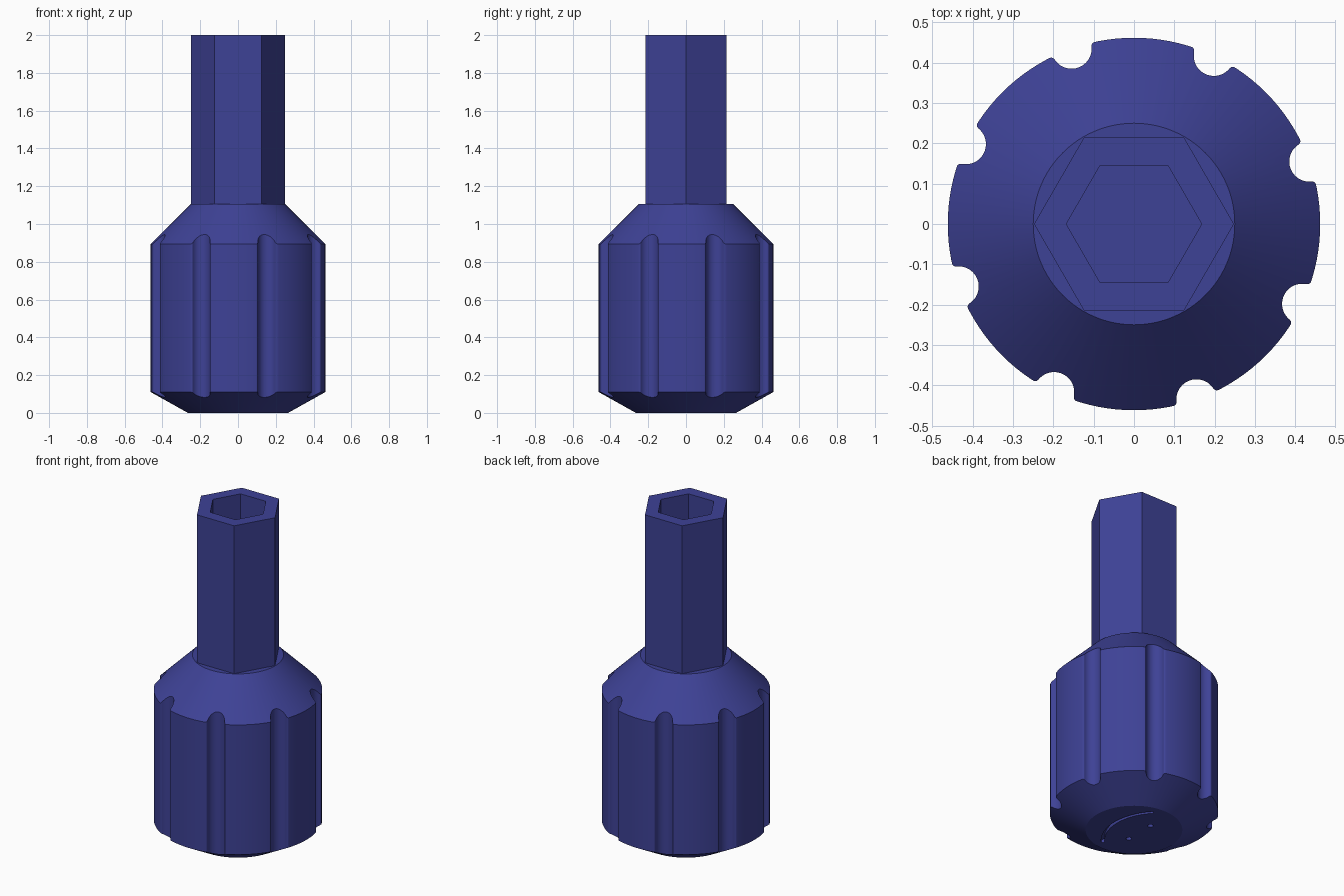
import bpy, bmesh, math
from math import sin, cos, pi, radians

if "Cube" in bpy.data.objects:
    bpy.data.objects.remove(bpy.data.objects["Cube"])

blue = bpy.data.materials.new("deep blue")
blue.diffuse_color = (0.048, 0.054, 0.305, 1)
blue.use_nodes = True
blue.node_tree.nodes["Principled BSDF"].inputs["Base Color"].default_value = blue.diffuse_color


def ring(r, n, cx=0.0, cy=0.0):
    return [(cx + r * cos(2 * pi * i / n), cy + r * sin(2 * pi * i / n)) for i in range(n)]


def loft(name, sections):
    """Closed solid through equal-length outlines given as (points, z)."""
    bm = bmesh.new()
    rows = [[bm.verts.new((x, y, z)) for x, y in pts] for pts, z in sections]
    n = len(rows[0])
    for a, b in zip(rows, rows[1:]):
        for i in range(n):
            j = (i + 1) % n
            bm.faces.new((a[i], a[j], b[j], b[i]))
    bm.faces.new(rows[0][::-1])
    bm.faces.new(rows[-1])
    bmesh.ops.recalc_face_normals(bm, faces=bm.faces)
    me = bpy.data.meshes.new(name)
    bm.to_mesh(me)
    bm.free()
    me.materials.append(blue)
    ob = bpy.data.objects.new(name, me)
    bpy.context.collection.objects.link(ob)
    return ob


def activate(ob):
    bpy.ops.object.select_all(action='DESELECT')
    ob.select_set(True)
    bpy.context.view_layer.objects.active = ob


def cut(ob, cutter):
    activate(ob)
    m = ob.modifiers.new("cut", 'BOOLEAN')
    m.operation, m.solver, m.object = 'DIFFERENCE', 'EXACT', cutter
    bpy.ops.object.modifier_apply(modifier=m.name)
    bpy.data.objects.remove(cutter)


# Handle: turned body with a chamfered base and a conical shoulder
R = 0.462
N = 128
handle = loft("handle", [(ring(r, N), z) for r, z in
                         ((0.265, 0), (R, 0.11), (R, 0.895), (0.25, 1.105))])

# Grip grooves: round scoops with softened lips
G, F = 0.05, 0.01
u = (R * R + (R - F) ** 2 - (G + F) ** 2) / (2 * R)
v = math.sqrt((R - F) ** 2 - u * u)
a0 = math.atan2(v, u - R)                 # groove to lip tangent direction
a1 = math.atan2(v, u)                     # lip to body tangent direction
half = [(R + G * cos(pi + (a0 - pi) * i / 10), G * sin(pi + (a0 - pi) * i / 10))
        for i in range(11)]
start = a0 - pi
for i in range(1, 6):
    t = start + (a1 - start) * i / 5
    half.append((u + F * cos(t), v + F * sin(t)))
half += [(R + 0.003, half[-1][1] + 0.0004), (0.6, 0.07)]
outline = half + [(x, -y) for x, y in half[:0:-1]]
for k in range(8):
    a = radians(19.6 + 45 * k)
    pts = [(x * cos(a) - y * sin(a), x * sin(a) + y * cos(a)) for x, y in outline]
    cut(handle, loft("groove_cutter", [(pts, -0.1), (pts, 1.3)]))

# Engraved arc and two small pits in the base
arc = [radians(-44 + 88 * i / 24) for i in range(25)]
smile = ([(-0.18 + 0.318 * cos(t), 0.318 * sin(t)) for t in arc]
         + [(-0.18 + 0.300 * cos(t), 0.300 * sin(t)) for t in reversed(arc)])
cut(handle, loft("arc_cutter", [(smile, -0.05), (smile, 0.02)]))
for s in (-1, 1):
    pit = ring(0.016, 12, -0.04, 0.092 * s)
    cut(handle, loft("pit_cutter", [(pit, -0.05), (pit, 0.02)]))
activate(handle)
bpy.ops.object.shade_smooth_by_angle(angle=radians(25))

# Hexagonal shaft with a hexagonal socket in its end
shaft = loft("hex_shaft", [(ring(0.248, 6), 1.09), (ring(0.248, 6), 2.0)])
cut(shaft, loft("socket_cutter", [(ring(0.168, 6), 1.3), (ring(0.168, 6), 2.1)]))
